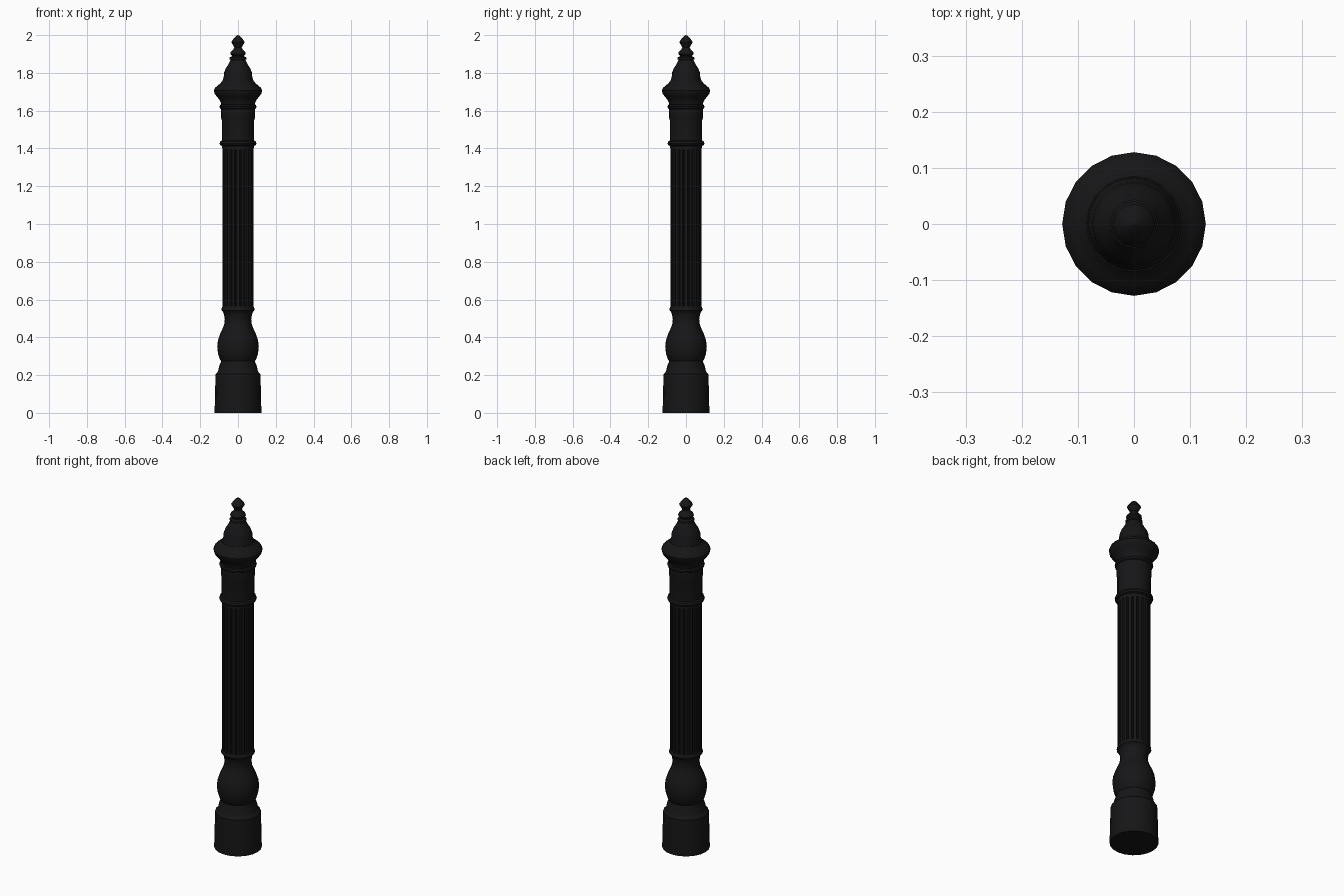
import bpy, bmesh, math

iron = bpy.data.materials.new("black_iron")
iron.diffuse_color = (0.008, 0.008, 0.009, 1)


def finish(name, bm, angle=35):
    bmesh.ops.remove_doubles(bm, verts=bm.verts, dist=1e-5)
    bmesh.ops.recalc_face_normals(bm, faces=bm.faces)
    me = bpy.data.meshes.new(name)
    bm.to_mesh(me)
    bm.free()
    me.materials.append(iron)
    ob = bpy.data.objects.new(name, me)
    bpy.context.collection.objects.link(ob)
    bpy.ops.object.select_all(action='DESELECT')
    ob.select_set(True)
    bpy.context.view_layer.objects.active = ob
    bpy.ops.object.shade_smooth_by_angle(angle=math.radians(angle))
    return ob


def loft(name, rings, angle=35):
    """Skin a list of closed point rings and cap both ends."""
    bm = bmesh.new()
    loops = [[bm.verts.new(p) for p in ring] for ring in rings]
    n = len(loops[0])
    for a, b in zip(loops, loops[1:]):
        for i in range(n):
            j = (i + 1) % n
            bm.faces.new((a[i], a[j], b[j], b[i]))
    bm.faces.new(loops[0][::-1])
    bm.faces.new(loops[-1])
    return finish(name, bm, angle)


def turned(name, profile, sides=20):
    """Lathe a (radius, height) profile around z."""
    angs = [2 * math.pi * i / sides for i in range(sides)]
    return loft(name, [[(r * math.cos(a), r * math.sin(a), z) for a in angs]
                       for r, z in profile])


# plinth drum
turned("base", [(0.124, 0), (0.119, 0.205), (0.108, 0.217), (0.105, 0.222),
                (0.099, 0.25), (0.091, 0.268), (0.088, 0.29)])

# round bulb and neck below the shaft
turned("bulb", [(0.086, 0.27), (0.097, 0.285), (0.106, 0.315), (0.110, 0.35),
                (0.106, 0.385), (0.096, 0.415), (0.082, 0.445), (0.073, 0.47),
                (0.070, 0.495), (0.074, 0.52), (0.080, 0.537), (0.088, 0.543),
                (0.087, 0.553), (0.081, 0.565)])

# fluted shaft
section = []
flutes, land, groove = 20, 0.083, 0.075
for i in range(flutes):
    for t, r in ((-0.3, land), (0.3, land), (0.42, groove), (0.58, groove)):
        a = 2 * math.pi * (i + t) / flutes
        section.append((r * math.cos(a), r * math.sin(a)))
loft("fluted_shaft", [[(x, y, z) for x, y in section] for z in (0.55, 1.4)], 25)

# collar and upper drum with rings
turned("upper_drum", [(0.083, 1.395), (0.084, 1.413), (0.094, 1.417), (0.098, 1.426),
                      (0.094, 1.437), (0.086, 1.442), (0.086, 1.55), (0.089, 1.56),
                      (0.089, 1.608), (0.095, 1.612), (0.098, 1.621), (0.095, 1.63),
                      (0.088, 1.634)])

# flared capital
turned("capital", [(0.088, 1.625), (0.090, 1.642), (0.100, 1.66), (0.116, 1.68),
                   (0.124, 1.69), (0.128, 1.708), (0.121, 1.722), (0.108, 1.732),
                   (0.094, 1.744), (0.085, 1.755)])

# domed cap
turned("cap", [(0.084, 1.745), (0.082, 1.76), (0.076, 1.775), (0.074, 1.80),
               (0.067, 1.82), (0.054, 1.84), (0.044, 1.86), (0.038, 1.873)])

# finial with rings and pointed tip
turned("finial", [(0.036, 1.866), (0.044, 1.872), (0.044, 1.881), (0.033, 1.888),
                  (0.033, 1.893), (0.041, 1.901), (0.039, 1.91), (0.028, 1.92),
                  (0.019, 1.934), (0.026, 1.946), (0.036, 1.963), (0.028, 1.975),
                  (0.012, 1.993), (0.002, 2.0)], 12)
